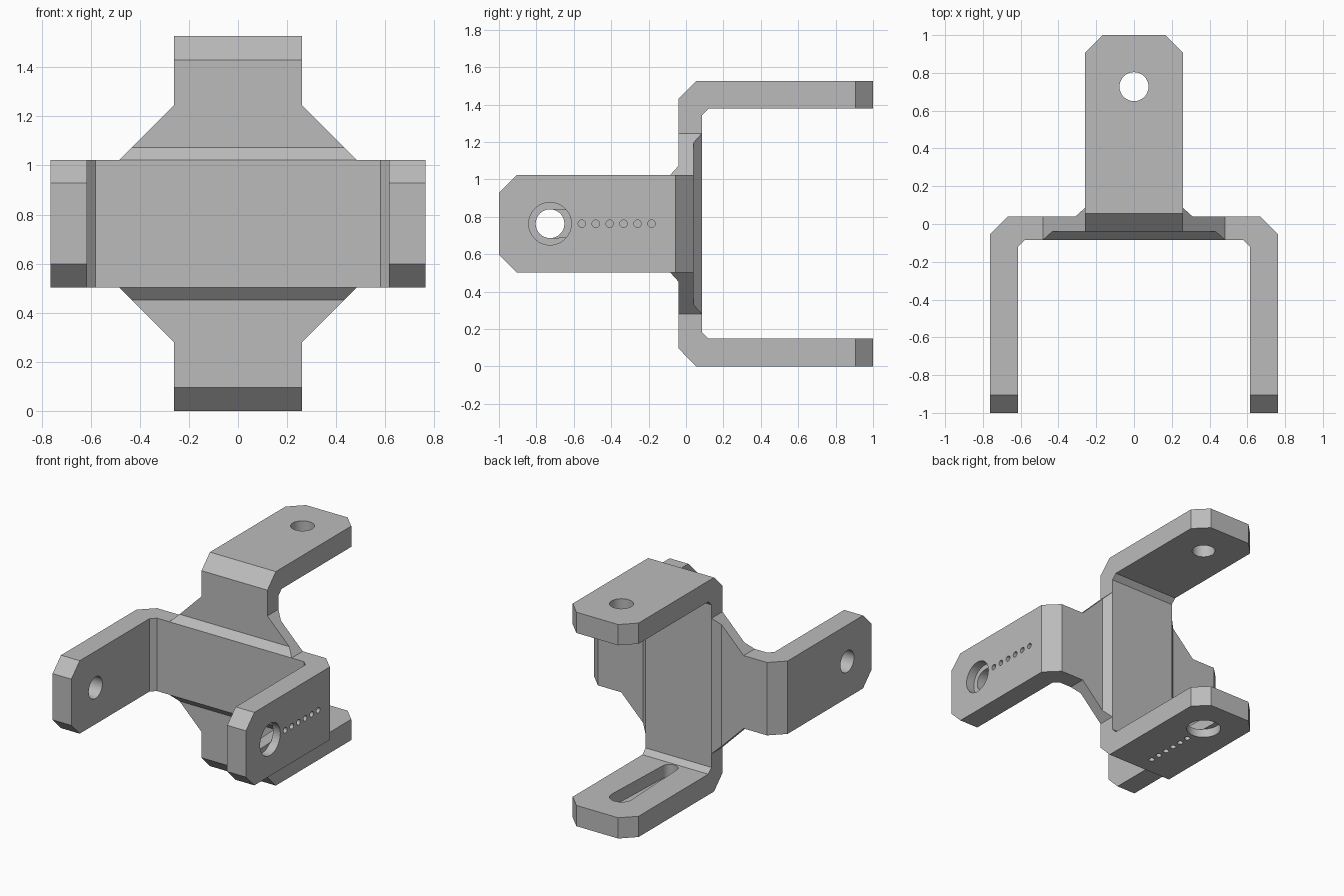
import bpy, bmesh, math
from mathutils import Matrix, Vector

cube = bpy.data.objects.get("Cube")
if cube:
    bpy.data.objects.remove(cube)

MID = 0.763      # height of the hub centre
W = 0.26         # half width of the arms
E = 0.483        # reach of the flared hub
H = 0.05         # fillet size
T = 0.04         # half thickness of the hub plate
HOLE_Y = -0.727  # pivot position along the arms
R = 0.077        # pivot radius

grey = bpy.data.materials.new("metal_grey")
grey.diffuse_color = (0.5, 0.5, 0.5, 1)
grey.use_nodes = True
grey.node_tree.nodes["Principled BSDF"].inputs["Base Color"].default_value = (0.5, 0.5, 0.5, 1)


def make(name, bm):
    bmesh.ops.recalc_face_normals(bm, faces=bm.faces)
    mesh = bpy.data.meshes.new(name)
    bm.to_mesh(mesh)
    bm.free()
    mesh.materials.append(grey)
    ob = bpy.data.objects.new(name, mesh)
    bpy.context.collection.objects.link(ob)
    return ob


def hull(name, points):
    bm = bmesh.new()
    for p in points:
        bm.verts.new(p)
    bmesh.ops.convex_hull(bm, input=bm.verts)
    bmesh.ops.dissolve_limit(bm, angle_limit=0.01, verts=bm.verts, edges=bm.edges)
    return make(name, bm)


def ring(x, y, r, n=32):
    return [(x, y + r * math.cos(2 * math.pi * i / n), r * math.sin(2 * math.pi * i / n))
            for i in range(n)]


def bore(y, r, x0, x1, n=32):
    return hull("bore", ring(x0, y, r, n) + ring(x1, y, r, n))


def combine(ob, other, operation):
    mod = ob.modifiers.new(operation, 'BOOLEAN')
    mod.operation, mod.solver, mod.object = operation, 'EXACT', other
    bpy.context.view_layer.update()
    deps = bpy.context.evaluated_depsgraph_get()
    mesh = bpy.data.meshes.new_from_object(ob.evaluated_get(deps))
    ob.modifiers.clear()
    ob.data = mesh
    bpy.data.objects.remove(other)


def yoke(name):
    # U-shaped bent bar with chamfered bends
    half = [(0, T), (0.667, T), (0.763, -0.055), (0.763, -1), (0.615, -1),
            (0.615, -0.12), (0.58, -0.085), (0, -0.085)]
    outline = half[1:-1] + [(-x, y) for x, y in reversed(half[1:-1])]
    bm = bmesh.new()
    face = bm.faces.new([bm.verts.new((x, y, -W)) for x, y in outline])
    out = bmesh.ops.extrude_face_region(bm, geom=[face])
    bmesh.ops.translate(bm, vec=(0, 0, 2 * W),
                        verts=[g for g in out["geom"] if isinstance(g, bmesh.types.BMVert)])
    # clipped corners at the arm tips
    tips = [e for e in bm.edges if all(v.co.y < -0.99 for v in e.verts)
            and abs(e.verts[0].co.z - e.verts[1].co.z) < 0.01]
    bmesh.ops.bevel(bm, geom=tips, offset=0.095, segments=1, affect='EDGES')
    ob = make(name, bm)
    # plain pivot hole on one arm, stepped pivot hole on the other
    cutters = [bore(HOLE_Y, R, -0.9, -0.5), bore(HOLE_Y, R, 0.5, 0.9),
               bore(HOLE_Y, 0.114, 0.70, 0.9)]
    # tapered slot in the inner face
    cutters.append(hull("slot", [p for x in (0.55, 0.705)
                                 for p in ring(x, HOLE_Y, R) + ring(x, -0.185, 0.055)]))
    # row of small adjustment holes
    cutters += [bore(-0.557 + 0.0745 * i, 0.02, 0.68, 0.9, 16) for i in range(6)]
    for c in cutters:
        combine(ob, c, 'DIFFERENCE')
    return ob


def fillet(name):
    # sloped edges where a yoke web meets the hub plate
    pts = [(sx * x, y, sz * z) for sx in (-1, 1) for sz in (-1, 1)
           for x, y, z in ((E, -T, W), (E - H, -T, W + H), (E, -0.085, W))]
    return hull(name, pts)


# second yoke is the first one turned to face backwards and stand upright
turn = Matrix(((0, 0, -1), (0, -1, 0), (-1, 0, 0))).to_4x4()

bracket = hull("cross_bracket", [(sx * a, y, sz * b) for sx in (-1, 1) for sz in (-1, 1)
                                 for a, b in ((E, W), (W, E)) for y in (-T, T)])
for turned in (False, True):
    for part in (fillet("fillet"), yoke("yoke")):
        if turned:
            part.data.transform(turn)
        combine(bracket, part, 'UNION')

bracket.data.transform(Matrix.Translation(Vector((0, 0, MID))))

# smooth only the bores
bpy.ops.object.select_all(action='DESELECT')
bracket.select_set(True)
bpy.context.view_layer.objects.active = bracket
bpy.ops.object.shade_smooth_by_angle(angle=math.radians(25))
